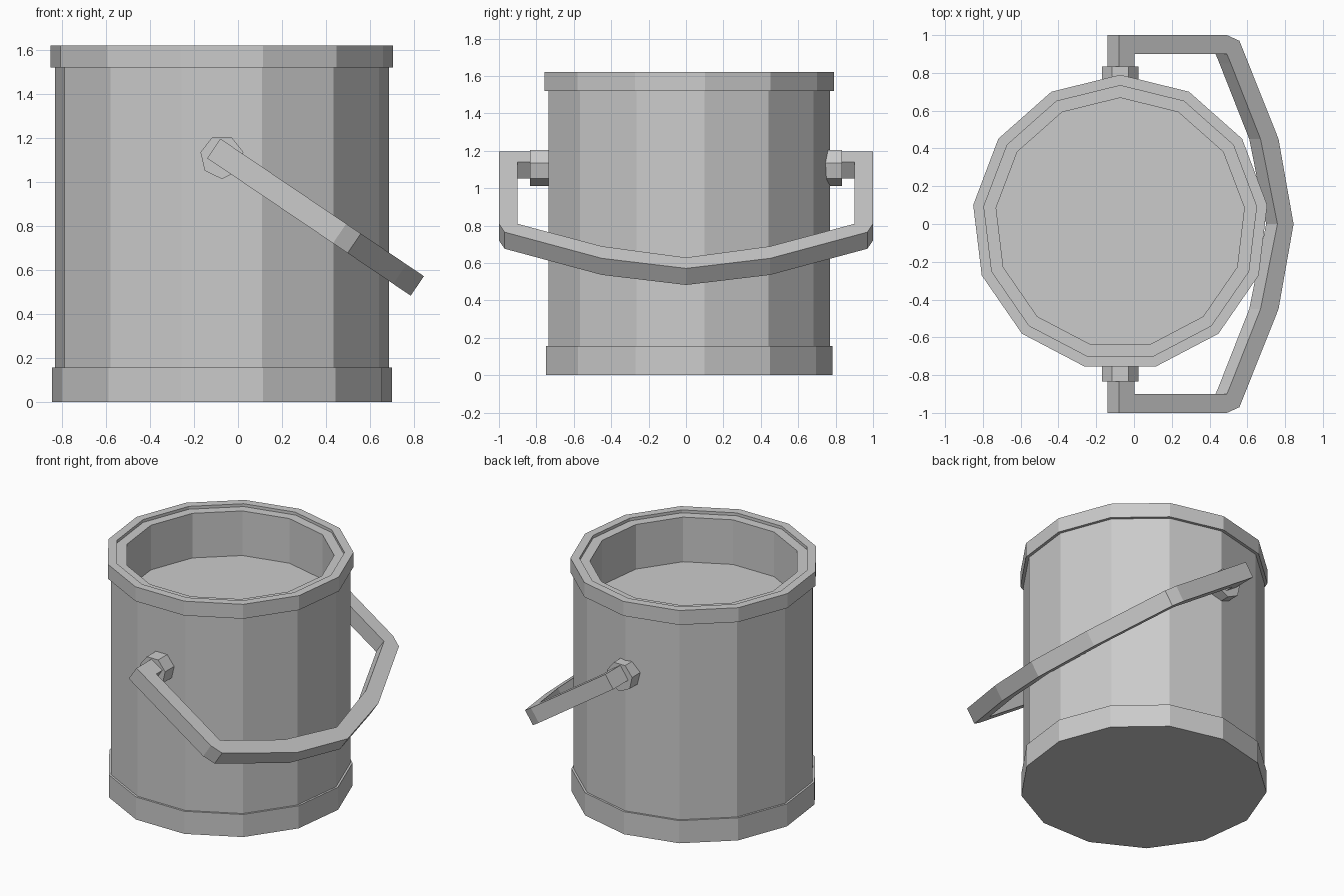
import bpy, bmesh, math
from mathutils import Vector

if "Cube" in bpy.data.objects:
    bpy.data.objects.remove(bpy.data.objects["Cube"])

CX, CY = -0.073, 0.006      # axis of the pail


def finish(name, bm):
    bmesh.ops.recalc_face_normals(bm, faces=bm.faces)
    mesh = bpy.data.meshes.new(name)
    bm.to_mesh(mesh)
    bm.free()
    ob = bpy.data.objects.new(name, mesh)
    bpy.context.collection.objects.link(ob)
    return ob


def lathe(name, profile, sides):
    """Revolve (radius, z) points, closing the first and last ring."""
    bm = bmesh.new()
    rings = []
    for r, z in profile:
        angles = [math.pi / 2 + math.tau * k / sides for k in range(sides)]
        rings.append([bm.verts.new((r * math.cos(a), r * math.sin(a), z)) for a in angles])
    for a, b in zip(rings, rings[1:]):
        for k in range(sides):
            n = (k + 1) % sides
            bm.faces.new((a[k], a[n], b[n], b[k]))
    bm.faces.new(rings[0])
    bm.faces.new(rings[-1])
    return finish(name, bm)


# Pail: base band, wall, rim with stepped lip, recessed lid floor
pail = lathe("pail", [(0.778, 0), (0.778, 0.157), (0.764, 0.157), (0.764, 1.52),
                      (0.784, 1.52), (0.784, 1.62), (0.727, 1.62), (0.727, 1.60),
                      (0.662, 1.60), (0.662, 1.29)], 13)
pail.location = (CX, CY, 0)

# Seven-sided pivot bosses on both sides, one corner pointing down
for side, label in ((-1, "front"), (1, "back")):
    boss = lathe(label + "_handle_boss", [(0.1, -0.07), (0.1, 0.07)], 7)
    boss.rotation_euler = (math.pi / 2, 0, 0)
    if side:
        boss.rotation_euler.rotate_axis('Z', math.pi)
    boss.location = (CX, side * 0.765, 1.113)

# Handle: flat loop (distance along slope, y), mirrored, then thickened
outer = [(0.0, 0.80), (0.0, 1.0), (0.69, 1.0), (0.77, 0.97), (1.02, 0.45), (1.116, 0.0)]
inner = [(0.1, 0.80), (0.1, 0.9), (0.69, 0.9), (0.715, 0.85), (0.905, 0.45), (1.013, 0.0)]


def mirrored(half):
    return half + [(u, -y) for u, y in reversed(half[:-1])]


slope = Vector((0.829, 0, -0.56)).normalized()
thick = Vector((-0.56, 0, -0.829)).normalized() * 0.107
start = Vector((-0.08, 0, 1.196))
bm = bmesh.new()
rows = [[bm.verts.new(start + slope * u + Vector((0, y, 0))) for u, y in mirrored(h)]
        for h in (outer, inner)]
for k in range(len(rows[0]) - 1):
    bm.faces.new((rows[0][k], rows[0][k + 1], rows[1][k + 1], rows[1][k]))
top_faces = bm.faces[:]
new = bmesh.ops.extrude_face_region(bm, geom=top_faces, use_keep_orig=True)["geom"]
bmesh.ops.translate(bm, vec=thick, verts=[g for g in new if isinstance(g, bmesh.types.BMVert)])
finish("carry_handle", bm)
